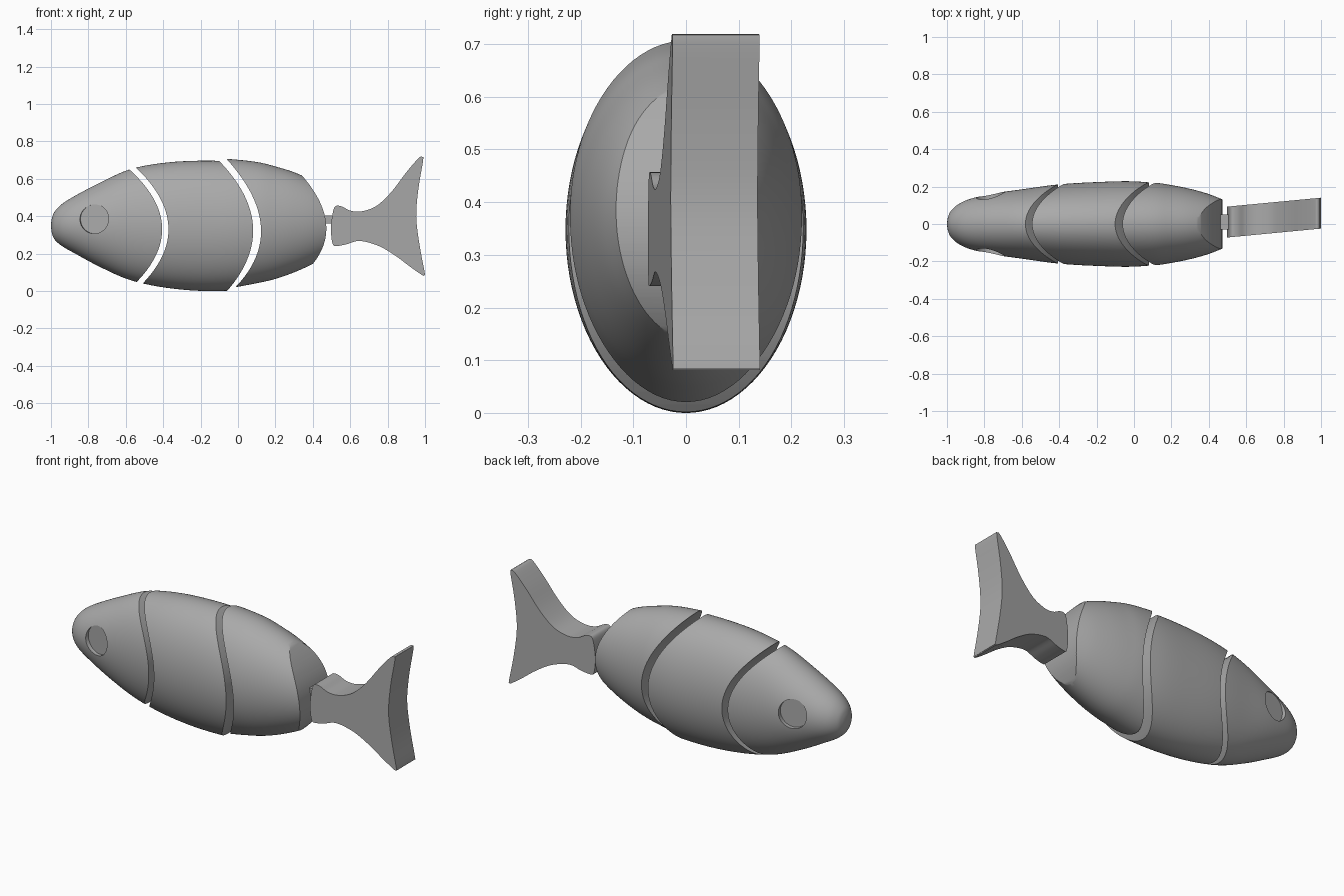
import bpy, bmesh, math
from mathutils import Vector, Matrix

if "Cube" in bpy.data.objects:
    bpy.data.objects.remove(bpy.data.objects["Cube"], do_unlink=True)

grey = bpy.data.materials.new("plain grey")
grey.use_nodes = True
COLOUR = (0.4, 0.4, 0.4, 1)
grey.diffuse_color = COLOUR
grey.node_tree.nodes["Principled BSDF"].inputs["Base Color"].default_value = COLOUR


def make_object(name, bm):
    bmesh.ops.recalc_face_normals(bm, faces=bm.faces)
    mesh = bpy.data.meshes.new(name)
    bm.to_mesh(mesh)
    bm.free()
    mesh.materials.append(grey)
    obj = bpy.data.objects.new(name, mesh)
    bpy.context.collection.objects.link(obj)
    return obj


def select(obj):
    bpy.ops.object.select_all(action="DESELECT")
    obj.select_set(True)
    bpy.context.view_layer.objects.active = obj


def smooth(obj, angle=30):
    select(obj)
    bpy.ops.object.shade_smooth_by_angle(angle=math.radians(angle))


def spline(points, steps, closed=False):
    """Catmull-Rom curve through points of any dimension."""
    n, out = len(points), []
    pick = (lambda i: points[i % n]) if closed else (lambda i: points[max(0, min(n - 1, i))])
    for i in range(n if closed else n - 1):
        a, b, c, d = (pick(i + k) for k in (-1, 0, 1, 2))
        for s in range(steps):
            t = s / steps
            out.append([0.5 * (2 * q + (r - p) * t + (2 * p - 5 * q + 4 * r - w) * t * t
                               + (3 * q - p - 3 * r + w) * t ** 3)
                        for p, q, r, w in zip(a, b, c, d)])
    if not closed:
        out.append(list(points[-1]))
    return out


def loft(name, stations, sides=96):
    """Elliptical rings from (x, top, bottom, half width)."""
    bm = bmesh.new()
    rings = []
    for x, top, bottom, half in spline(stations, 6):
        ring = []
        for i in range(sides):
            a = math.tau * i / sides
            ring.append(bm.verts.new((x, half * math.cos(a),
                                      (top + bottom) / 2 + (top - bottom) / 2 * math.sin(a))))
        rings.append(ring)
    for r, s in zip(rings, rings[1:]):
        for i in range(sides):
            j = (i + 1) % sides
            bm.faces.new((r[i], r[j], s[j], s[i]))
    bm.faces.new(rings[0])
    bm.faces.new(rings[-1])
    return make_object(name, bm)


def prism(name, outline, y_near, y_far, drift=0.0, start=0.0):
    """Side outline pushed through y; drift swings it sideways along x."""
    bm = bmesh.new()
    near, far = ([bm.verts.new((x, y + drift * (x - start), z)) for x, z in outline]
                 for y in (y_near, y_far))
    bm.faces.new(near)
    bm.faces.new(far)
    for i in range(len(near)):
        j = (i + 1) % len(near)
        bm.faces.new((near[i], near[j], far[j], far[i]))
    return make_object(name, bm)


def arc(top, middle, bottom, steps=40, extra=0.15):
    """Bowed cut line, run a little past both ends."""
    a, m, b = map(Vector, (top, middle, bottom))
    ctrl = 2 * m - (a + b) / 2
    pts = []
    for i in range(steps + 1):
        t = -extra + (1 + 2 * extra) * i / steps
        pts.append(tuple(a * (1 - t) ** 2 + ctrl * 2 * t * (1 - t) + b * t * t))
    return pts


def cut(obj, cutter, operation):
    mod = obj.modifiers.new("cut", "BOOLEAN")
    mod.operation, mod.object, mod.solver = operation, cutter, "EXACT"
    select(obj)
    bpy.ops.object.modifier_apply(modifier=mod.name)
    bpy.data.objects.remove(cutter, do_unlink=True)


# Body shapes: x, top, bottom, half width
front_body = [(-1, .352, .348, .002), (-.995, .39, .31, .035), (-.98, .425, .275, .068),
              (-.94, .466, .24, .105), (-.87, .51, .20, .136), (-.74, .578, .13, .165),
              (-.58, .65, .06, .188), (-.4, .685, .02, .212), (-.2, .697, .001, .224),
              (0, .69, .005, .228), (.2, .66, .03, .21)]
rear_body = [(-.2, .712, 0, .222), (-.05, .706, .015, .227), (.1, .69, .042, .222),
             (.2, .666, .065, .208), (.3, .635, .1, .188), (.4, .59, .145, .16),
             (.5, .53, .2, .12)]

# Bowed lines between the segments
head_end = arc((-.575, .645), (-.406, .345), (-.545, .045))
middle_start = arc((-.54, .655), (-.372, .345), (-.51, .04))
middle_end = arc((-.10, .695), (.08, .35), (-.05, .01))
rear_start = arc((-.06, .705), (.122, .35), (-.005, .03))
rear_end = arc((.34, .62), (.47, .37), (.40, .145))

segments = {}
for name, shape, left, right in (
        ("head", front_body, [(-1.2, .9), (-1.2, -.2)], head_end),
        ("middle_body", front_body, middle_start, middle_end),
        ("rear_body", rear_body, rear_start, rear_end)):
    part = loft(name, shape)
    cut(part, prism("segment_cutter", left + right[::-1], -.5, .5), "INTERSECT")
    segments[name] = part

# Eye sockets: shallow round pockets square to the cheeks
for side in (-1, 1):
    bm = bmesh.new()
    bmesh.ops.create_cone(bm, cap_ends=True, segments=64, radius1=.078, radius2=.078, depth=.2)
    outward = Vector((-.17, side, 0)).normalized()
    turn = Vector((0, 0, 1)).rotation_difference(outward).to_matrix().to_4x4()
    place = Matrix.Translation(Vector((-.765, side * .135, .385)) + outward * .1)
    bmesh.ops.transform(bm, matrix=place @ turn, verts=bm.verts)
    cut(segments["head"], make_object("eye_cutter", bm), "DIFFERENCE")

for part in segments.values():
    smooth(part)

# Tail fin, swung slightly to one side
upper = [(.497, .33), (.505, .41), (.52, .453), (.555, .452), (.6, .43), (.66, .426), (.74, .455),
         (.82, .53), (.9, .635), (.965, .71)]
lower = [(.985, .085), (.92, .13), (.84, .19), (.75, .242), (.65, .268), (.58, .25),
         (.525, .241), (.505, .255)]
rear_edge = [(.985, .717), (.99, .7), (.965, .55), (.953, .4), (.97, .25), (.998, .1), (.997, .085)]
fin = spline(upper + rear_edge + lower, 5, closed=True)
tail_fin = prism("tail_fin", fin, -.072, .093, drift=.095, start=.5)
smooth(tail_fin, 40)

# Short link joining fin and body
prism("tail_link", [(.44, .36), (.53, .36), (.53, .405), (.44, .405)], -.03, .05)
